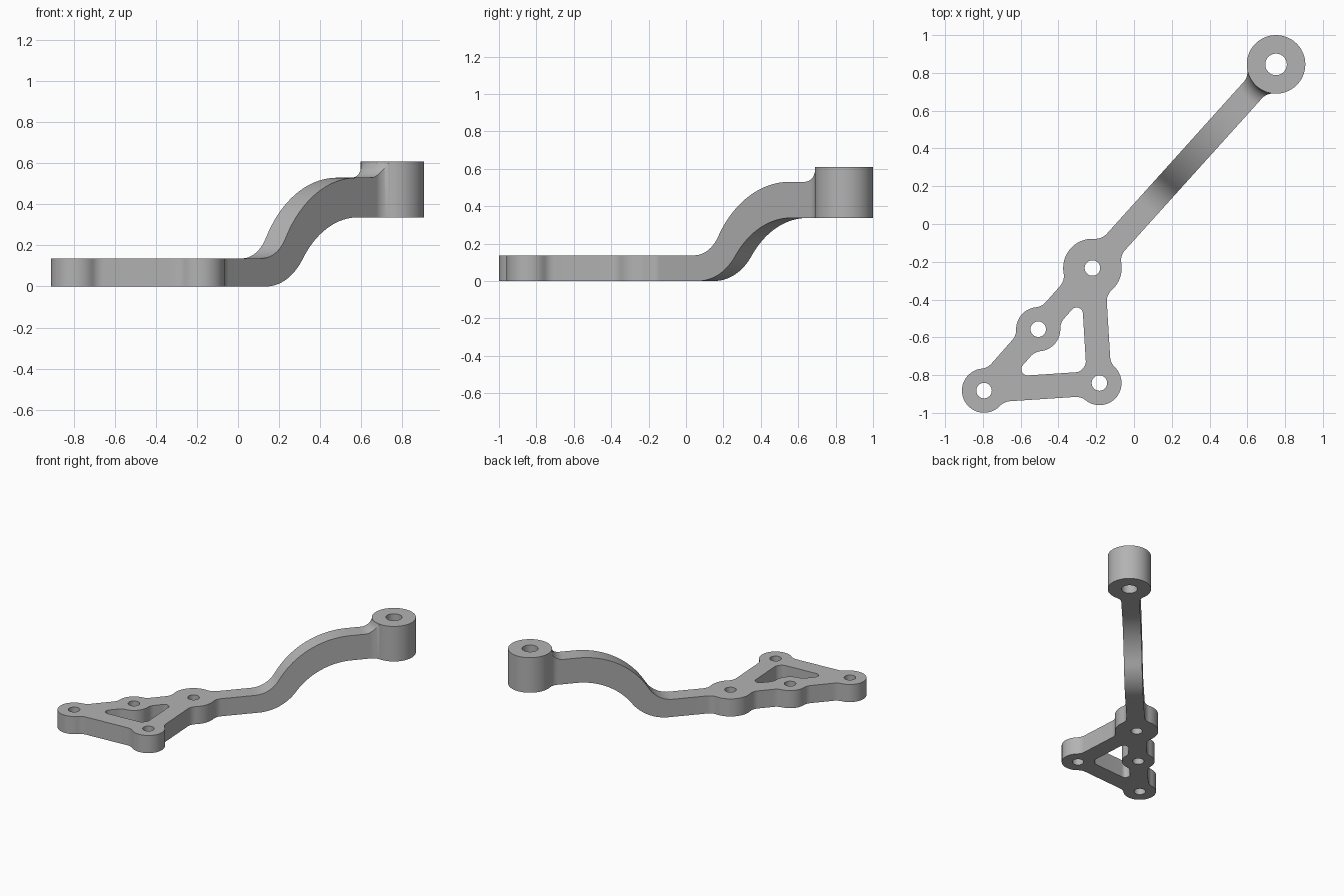
import bpy, bmesh
from math import sin, cos, asin, atan2, sqrt, radians, hypot, pi

if "Cube" in bpy.data.objects:
    bpy.data.objects.remove(bpy.data.objects["Cube"], do_unlink=True)

grey = bpy.data.materials.new("plain_grey")
grey.use_nodes = True
GREY = (0.45, 0.45, 0.45, 1)
grey.diffuse_color = GREY
grey.node_tree.nodes["Principled BSDF"].inputs["Base Color"].default_value = GREY

# Boss centres, radii and shared sizes
CORNER, SIDE = (-0.794, -0.882), (-0.183, -0.842)
PIVOT, MIDDLE = (-0.22, -0.233), (-0.507, -0.557)
HUB = (0.752, 0.845)
SMALL_R, BIG_R = 0.117, 0.155
HALF, FILLET = 0.065, 0.08
PLATE_H, ARM_LOW, ARM_TOP, HUB_TOP = 0.137, 0.337, 0.53, 0.61
ARM_START = 0.3
ARM_LEN = hypot(HUB[0] - PIVOT[0], HUB[1] - PIVOT[1])


def heading(a, b):
    return atan2(b[1] - a[1], b[0] - a[0])


def polar(c, r, a):
    return (c[0] + r * cos(a), c[1] + r * sin(a))


def arc(c, r, a0, a1):
    n = max(3, int(abs(a1 - a0) / radians(6)))
    return [polar(c, r, a0 + (a1 - a0) * i / n) for i in range(n + 1)]


def circle(c, r, n=48):
    return [polar(c, r, 2 * pi * i / n) for i in range(n)]


def around_boss(c, r, came, goes, f=FILLET):
    """Outline round a boss between two bars, with a fillet at each bar."""
    a, b = heading(c, came), heading(c, goes)
    while b <= a:
        b += 2 * pi
    phi = asin((HALF + f) / (r + f))
    return (arc(polar(c, r + f, a + phi), f, a - pi / 2, a + phi - pi)
            + arc(c, r, a + phi, b - phi)[1:-1]
            + arc(polar(c, r + f, b - phi), f, b - phi + pi, b + pi / 2))


def inner_tip(c, came, goes, f=0.033):
    """Rounded tip where two bars meet at a narrow angle."""
    a, b = heading(c, came), heading(c, goes)
    while b <= a:
        b += 2 * pi
    centre = polar(c, (HALF + f) / sin((b - a) / 2), (a + b) / 2)
    return arc(centre, f, a - pi / 2, b - 1.5 * pi)


def finish(name, bm):
    bmesh.ops.recalc_face_normals(bm, faces=bm.faces)
    mesh = bpy.data.meshes.new(name)
    bm.to_mesh(mesh)
    bm.free()
    mesh.materials.append(grey)
    ob = bpy.data.objects.new(name, mesh)
    bpy.context.collection.objects.link(ob)
    bpy.ops.object.select_all(action="DESELECT")
    bpy.context.view_layer.objects.active = ob
    ob.select_set(True)
    bpy.ops.object.shade_smooth_by_angle(angle=radians(30))
    return ob


def slab(name, loops, z0, z1):
    """Extrude a filled outline with holes."""
    bm = bmesh.new()
    edges = []
    for loop in loops:
        vs = [bm.verts.new((x, y, z0)) for x, y in loop]
        edges += [bm.edges.new((v, vs[i - 1])) for i, v in enumerate(vs)]
    bmesh.ops.triangle_fill(bm, edges=edges, use_beauty=True, normal=(0, 0, 1))
    out = bmesh.ops.extrude_face_region(bm, geom=bm.faces[:])["geom"]
    top = [g for g in out if isinstance(g, bmesh.types.BMVert)]
    bmesh.ops.translate(bm, verts=top, vec=(0, 0, z1 - z0))
    return finish(name, bm)


# Frame of the arm: t runs from pivot to hub, w to the left of it
arm_dir = heading(PIVOT, HUB)


def arm_point(t, w):
    return polar(polar(PIVOT, t, arm_dir), w, arm_dir + pi / 2)


# Flat triangular mounting plate
outline = (around_boss(CORNER, SMALL_R, MIDDLE, SIDE)
           + around_boss(SIDE, SMALL_R, CORNER, PIVOT)
           + around_boss(PIVOT, BIG_R, SIDE, HUB)
           + [arm_point(ARM_START, -HALF), arm_point(ARM_START, HALF)]
           + around_boss(PIVOT, BIG_R, HUB, MIDDLE)
           + around_boss(MIDDLE, SMALL_R, PIVOT, CORNER))
window = (inner_tip(CORNER, SIDE, MIDDLE)
          + around_boss(MIDDLE, SMALL_R, CORNER, PIVOT)
          + inner_tip(PIVOT, MIDDLE, SIDE)
          + around_boss(SIDE, SMALL_R, PIVOT, CORNER, 0.05))
bolt_holes = [circle(c, 0.041) for c in (CORNER, SIDE, PIVOT, MIDDLE)]
slab("mounting_plate", [outline, window] + bolt_holes, 0, PLATE_H)

# Hub at the raised end
slab("hub", [circle(HUB, BIG_R, 72), circle(HUB, 0.057)], ARM_LOW, HUB_TOP)


def s_curve(t, t0, t1, z0, z1, share):
    """Two tangent arcs rising from z0 to z1; share is the lower radius part."""
    dt, dz = t1 - t0, z1 - z0
    total = (dt * dt + dz * dz) / (2 * dz)
    low, high = total * share, total * (1 - share)
    if t <= t0:
        return z0
    if t >= t1:
        return z1
    if t < t0 + dt * share:
        return z0 + low - sqrt(low ** 2 - (t - t0) ** 2)
    return z1 - high + sqrt(high ** 2 - (t1 - t) ** 2)


def half_width(t):
    """Arm half width, flaring into the hub."""
    reach = sqrt((BIG_R + FILLET) ** 2 - (HALF + FILLET) ** 2)
    d = t - (ARM_LEN - reach)
    d = min(max(d, 0), reach * FILLET / (BIG_R + FILLET))
    return HALF + FILLET - sqrt(FILLET ** 2 - d * d)


def arm_heights(t, w):
    low = s_curve(t, 0.46, 1.13, 0, ARM_LOW, 0.4)
    high = s_curve(t, 0.43, 1.12, PLATE_H, ARM_TOP, 0.25)
    r = hypot(ARM_LEN - t, w)
    if r < BIG_R + FILLET:
        d = min(BIG_R + FILLET - r, FILLET * 0.998)
        high = HUB_TOP - sqrt(FILLET ** 2 - d * d)
    if r < BIG_R - 0.005:
        low += 0.004
    return low, high


# Cranked arm: rows along its length, columns across its width
rows = [ARM_START + (1.2 - ARM_START) * i / 60 for i in range(60)]
rows += [1.2 + 0.16 * i / 40 for i in range(41)]
COLS = 16
bm = bmesh.new()
grid = []
for t in rows:
    ring = ([], [])
    for k in range(COLS + 1):
        w = half_width(t) * (2 * k / COLS - 1)
        for side, z in zip(ring, arm_heights(t, w)):
            side.append(bm.verts.new((*arm_point(t, w), z)))
    grid.append(ring[0] + ring[1][::-1])
for a, b in zip(grid, grid[1:]):
    for i in range(len(a)):
        bm.faces.new((a[i - 1], a[i], b[i], b[i - 1]))
bm.faces.new(grid[0])
bm.faces.new(grid[-1])
finish("cranked_arm", bm)
